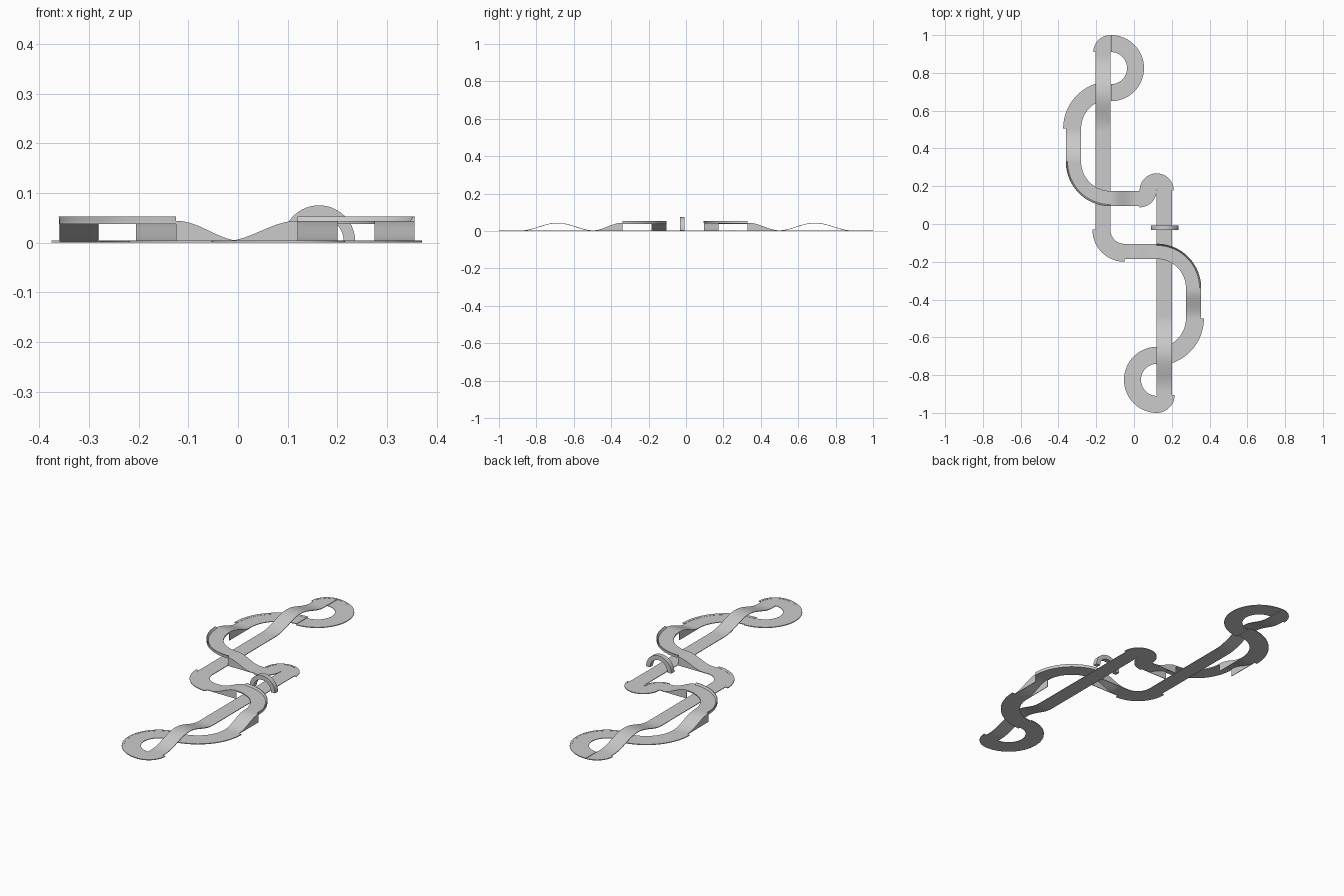
import bpy, bmesh
from math import sin, cos, pi, radians

if "Cube" in bpy.data.objects:
    bpy.data.objects.remove(bpy.data.objects["Cube"])

T = 0.003    # slab thickness
TOP = 0.044  # height of the raised deck


def sweep(name, sections):
    """Closed solid through a list of equal cross-sections."""
    bm = bmesh.new()
    rings = [[bm.verts.new(p) for p in s] for s in sections]
    n = len(rings[0])
    for a, b in zip(rings, rings[1:]):
        for i in range(n):
            j = (i + 1) % n
            bm.faces.new((a[i], a[j], b[j], b[i]))
    bm.faces.new(rings[0][::-1])
    bm.faces.new(rings[-1])
    bmesh.ops.recalc_face_normals(bm, faces=bm.faces)
    me = bpy.data.meshes.new(name)
    bm.to_mesh(me)
    bm.free()
    ob = bpy.data.objects.new(name, me)
    bpy.context.collection.objects.link(ob)
    bpy.ops.object.select_all(action='DESELECT')
    ob.select_set(True)
    bpy.context.view_layer.objects.active = ob
    bpy.ops.object.shade_smooth_by_angle(angle=radians(30))
    return ob


def arc(name, c, profile, a0, a1, n=32):
    """Turn an (r, z) profile around the vertical axis at c."""
    secs = []
    for k in range(n + 1):
        a = radians(a0 + (a1 - a0) * k / n)
        secs.append([(c[0] + r * cos(a), c[1] + r * sin(a), z) for r, z in profile])
    return sweep(name, secs)


def box(r0, r1, z0, z1):
    return [(r0, z0), (r1, z0), (r1, z1), (r0, z1)]


def curve_piece(name, c, r0, r1, a0, a1, curb):
    """Flat road curve with a slightly raised outer curb."""
    arc(name + "_road", c, box(r0, r1, 0, T), a0, a1)
    arc(name + "_curb", c, box(r1, r1 + curb, 0, T + 0.0008), a0, a1)


def banked_curve(name, c, a0, a1):
    """Raised curve with a steep outer wall."""
    arc(name + "_deck", c, box(0.155, 0.235, TOP - 0.006, TOP), a0, a1)
    arc(name + "_wall", c, [(0.226, TOP - 0.001), (0.235, TOP - 0.001),
                            (0.236, 0.053), (0.233, 0.053)], a0, a1)


def straight(name, p, q, height=lambda t: T, n=1, skirt=False, w=0.04):
    """Road from p to q with a height profile and optional side skirts."""
    dx, dy = q[0] - p[0], q[1] - p[1]
    l = (dx * dx + dy * dy) ** 0.5
    nx, ny = -dy / l, dx / l

    def strip(label, o0, o1, solid):
        secs = []
        for k in range(n + 1):
            t = k / n
            x, y, z = p[0] + dx * t, p[1] + dy * t, height(t)
            b = 0 if solid else z - T
            top = z - T * 0.5 if solid else z
            secs.append([(x + nx * o0, y + ny * o0, b), (x + nx * o1, y + ny * o1, b),
                         (x + nx * o1, y + ny * o1, top), (x + nx * o0, y + ny * o0, top)])
        sweep(label, secs)

    strip(name, -w, w, False)
    if skirt:
        strip(name + "_skirt_left", w - 0.003, w, True)
        strip(name + "_skirt_right", -w, -w + 0.003, True)


def ease(t):
    return (1 - cos(pi * max(0, min(1, t)))) / 2


def down(t):
    return TOP - (TOP - T) * ease(t)


def down_short(t):
    return down(t * 1.15)


def hump(t):
    return T + (TOP - T) * (1 - cos(2 * pi * t)) / 2


# Back half: end loop, ramp, banked bridge and double bend
curve_piece("back_tight_corner", (-0.125, 0.91), 0.002, 0.08, 180, 90, 0.01)
curve_piece("back_loop", (-0.122, 0.825), 0.085, 0.165, 90, -90, 0.01)
curve_piece("back_wide_curve", (-0.125, 0.505), 0.155, 0.235, 90, 180, 0.015)
straight("back_ramp", (-0.32, 0.33), (-0.32, 0.505), down, 24, True)
banked_curve("back_bridge", (-0.125, 0.33), 180, 270)
straight("back_cross_ramp", (-0.125, 0.135), (0.03, 0.135), down_short, 24, True)
curve_piece("bend_entry", (0.03, 0.178), 0.002, 0.08, -90, 0, 0.01)
curve_piece("bend_turn", (0.12, 0.178), 0.002, 0.08, 180, 0, 0.01)

# Front half: same layout turned half round, with one wide bend
curve_piece("front_tight_corner", (0.12, -0.905), 0.002, 0.083, 270, 360, 0.012)
curve_piece("front_loop", (0.122, -0.825), 0.085, 0.165, 90, 270, 0.01)
curve_piece("front_wide_curve", (0.12, -0.5), 0.155, 0.235, -90, 0, 0.015)
straight("front_ramp", (0.315, -0.34), (0.315, -0.5), down, 24, True)
banked_curve("front_bridge", (0.12, -0.34), 0, 90)
straight("front_cross_ramp", (0.12, -0.145), (-0.05, -0.145), down_short, 24, True)
curve_piece("side_bend", (-0.05, -0.03), 0.075, 0.155, 180, 270, 0.015)

# Long straights with the fly-over humps
straight("back_straight", (-0.165, -0.03), (-0.165, 0.49))
straight("back_hump", (-0.165, 0.49), (-0.165, 0.89), hump, 40)
straight("back_straight_end", (-0.165, 0.89), (-0.165, 0.91))
straight("front_straight", (0.16, 0.178), (0.16, -0.49))
straight("front_hump", (0.16, -0.49), (0.16, -0.885), hump, 40)
straight("front_straight_end", (0.16, -0.885), (0.16, -0.905))

# Half-ring start gate over the front straight
gate = []
for k in range(33):
    a = pi * k / 32
    gate.append([(0.163 + r * cos(a), y, 0.002 + r * sin(a))
                 for r, y in ((0.05, -0.033), (0.073, -0.033), (0.073, -0.008), (0.05, -0.008))])
sweep("start_gate", gate)
